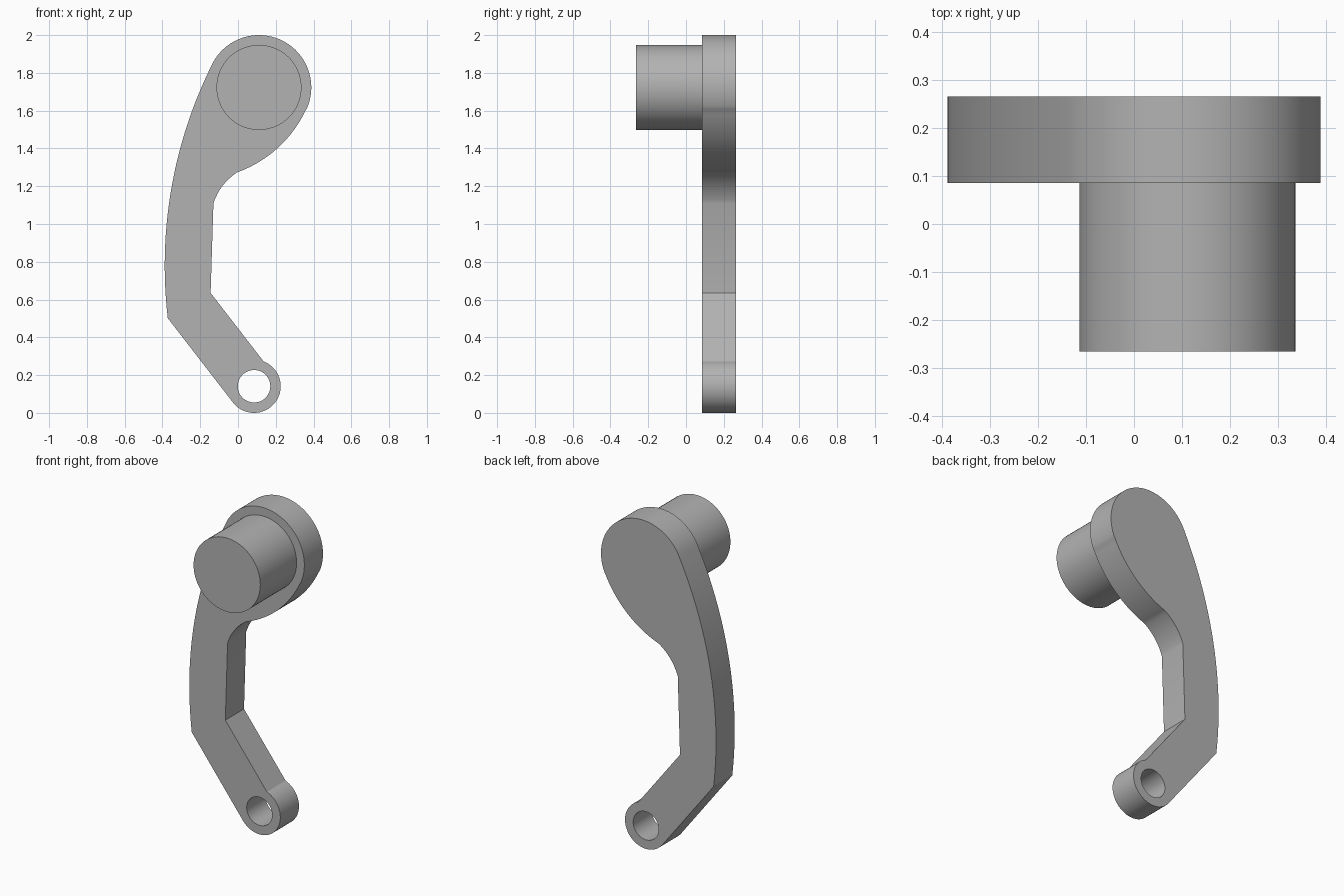
import bpy, bmesh
from math import sin, cos, radians, pi
from mathutils import Matrix, Vector

cube = bpy.data.objects.get("Cube")
if cube:
    bpy.data.objects.remove(cube, do_unlink=True)

GREY = (0.45, 0.45, 0.45, 1)
metal = bpy.data.materials.new("plain_grey")
metal.use_nodes = True
metal.diffuse_color = GREY
metal.node_tree.nodes["Principled BSDF"].inputs["Base Color"].default_value = GREY

FRONT, SHOULDER, BACK = -0.265, 0.085, 0.265
HEAD = (0.111, 1.723)
EYE = (0.085, 0.141)


def arc(centre, r, start, end, steps):
    """Points along an arc in the xz plane, angles in degrees."""
    angles = [radians(start + (end - start) * i / steps) for i in range(steps + 1)]
    return [(centre[0] + r * cos(a), centre[1] + r * sin(a)) for a in angles]


def finish(bm, name):
    bmesh.ops.recalc_face_normals(bm, faces=bm.faces)
    mesh = bpy.data.meshes.new(name)
    bm.to_mesh(mesh)
    bm.free()
    mesh.materials.append(metal)
    obj = bpy.data.objects.new(name, mesh)
    bpy.context.collection.objects.link(obj)
    bpy.ops.object.select_all(action='DESELECT')
    obj.select_set(True)
    bpy.context.view_layer.objects.active = obj
    bpy.ops.object.shade_smooth_by_angle(angle=radians(25))
    return obj


def plate(name, loops, y0, y1):
    """Fill closed loops (outline and holes) and give them thickness in y."""
    bm = bmesh.new()
    edges = []
    for loop in loops:
        verts = [bm.verts.new((x, y0, z)) for x, z in loop]
        edges += [bm.edges.new((v, verts[i - 1])) for i, v in enumerate(verts)]
    bmesh.ops.triangle_fill(bm, edges=edges, use_beauty=True, normal=(0, -1, 0))
    made = bmesh.ops.extrude_face_region(bm, geom=bm.faces[:], use_keep_orig=True)
    moved = [g for g in made["geom"] if isinstance(g, bmesh.types.BMVert)]
    bmesh.ops.translate(bm, verts=moved, vec=(0, y1 - y0, 0))
    return finish(bm, name)


# Curved arm: eye end, inner edge, round head, long outer edge
outline = arc(EYE, 0.141, -142, 69, 40)
outline += [(-0.145, 0.635)]
outline += arc((0.162, 1.015), 0.307, 162, 122, 12)
outline += arc((-0.22, 1.876), 0.64, -69, -25, 16)
outline += arc(HEAD, 0.277, -24, 153, 48)
outline += arc((2.0, 0.78), 2.388, 154, 186.7, 32)
pin_hole = arc(EYE, 0.086, 0, 352.5, 47)
plate("curved_arm", [outline, pin_hole], SHOULDER, BACK)

# Round boss on the front of the head
bm = bmesh.new()
bmesh.ops.create_cone(
    bm, cap_ends=True, segments=72, radius1=0.225, radius2=0.225,
    depth=SHOULDER - FRONT,
    matrix=Matrix.Translation((HEAD[0], (FRONT + SHOULDER) / 2, HEAD[1]))
    @ Matrix.Rotation(pi / 2, 4, 'X'))
finish(bm, "round_boss")
